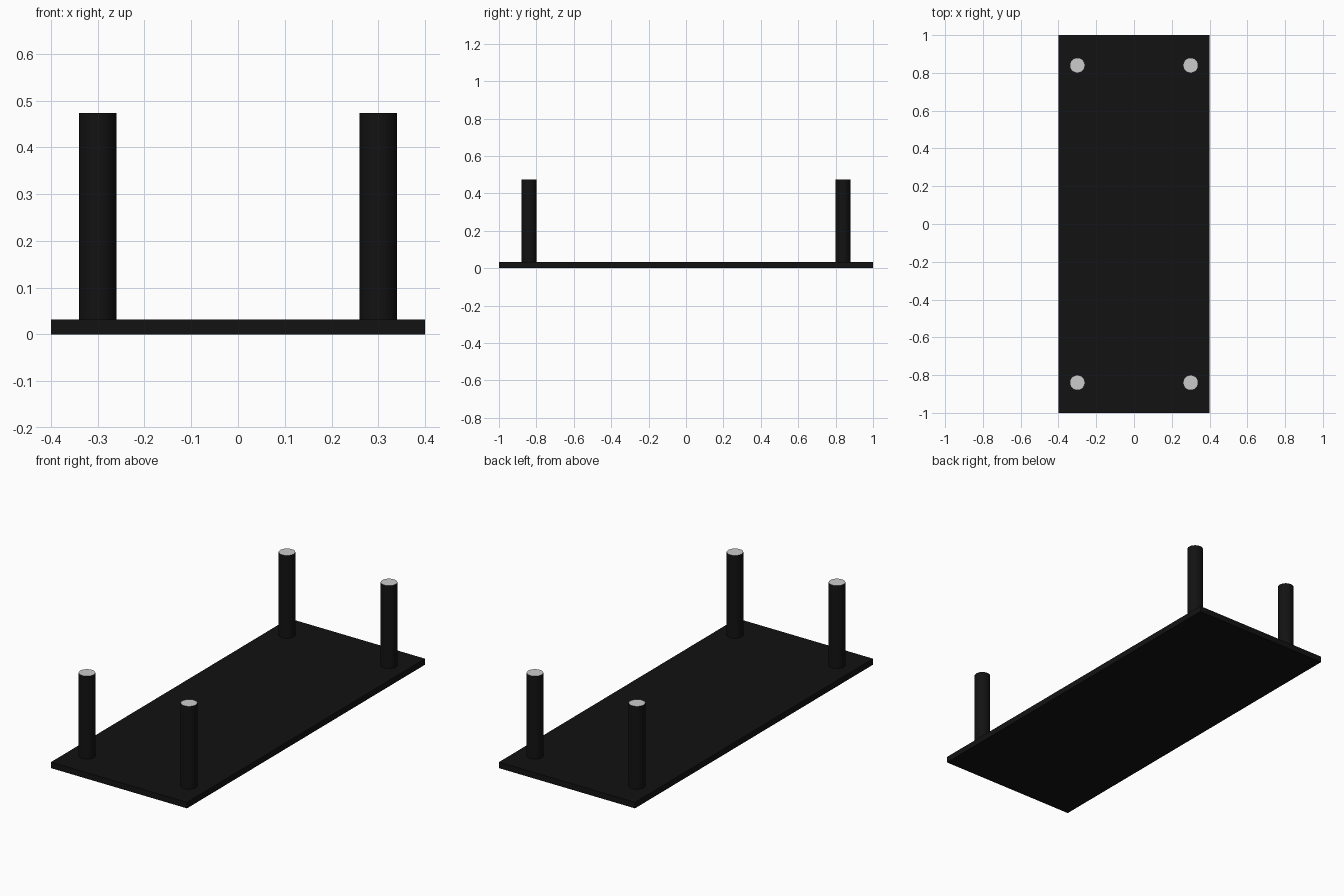
import bpy

if "Cube" in bpy.data.objects:
    bpy.data.objects.remove(bpy.data.objects["Cube"])

black = bpy.data.materials.new("black")
black.diffuse_color = (0.006, 0.006, 0.006, 1)
black.use_nodes = True
black.node_tree.nodes["Principled BSDF"].inputs["Base Color"].default_value = black.diffuse_color

BOARD_TOP, POST_TOP, RADIUS, SIDES = 0.032, 0.473, 0.04, 32

# Flat rectangular board
bpy.ops.mesh.primitive_cube_add(size=1, location=(0, 0, BOARD_TOP / 2))
board = bpy.context.object
board.name = "board"
board.scale = (0.8, 2.0, BOARD_TOP)
bpy.ops.object.transform_apply(location=False, rotation=False, scale=True)
board.data.materials.append(black)


def add_post(label, x, y):
    # Black round post
    height = POST_TOP - BOARD_TOP
    bpy.ops.mesh.primitive_cylinder_add(
        vertices=SIDES, radius=RADIUS, depth=height, end_fill_type='NOTHING',
        location=(x, y, BOARD_TOP + height / 2))
    post = bpy.context.object
    post.name = label + "_post"
    post.data.materials.append(black)
    bpy.ops.object.shade_smooth_by_angle()
    # Plain grey end face
    bpy.ops.mesh.primitive_circle_add(
        vertices=SIDES, radius=RADIUS, fill_type='NGON',
        location=(x, y, POST_TOP))
    bpy.context.object.name = label + "_post_end"


# Four posts near the corners
for side, x in (("left", -0.3), ("right", 0.3)):
    for end, y in (("front", -0.84), ("back", 0.84)):
        add_post(end + "_" + side, x, y)
